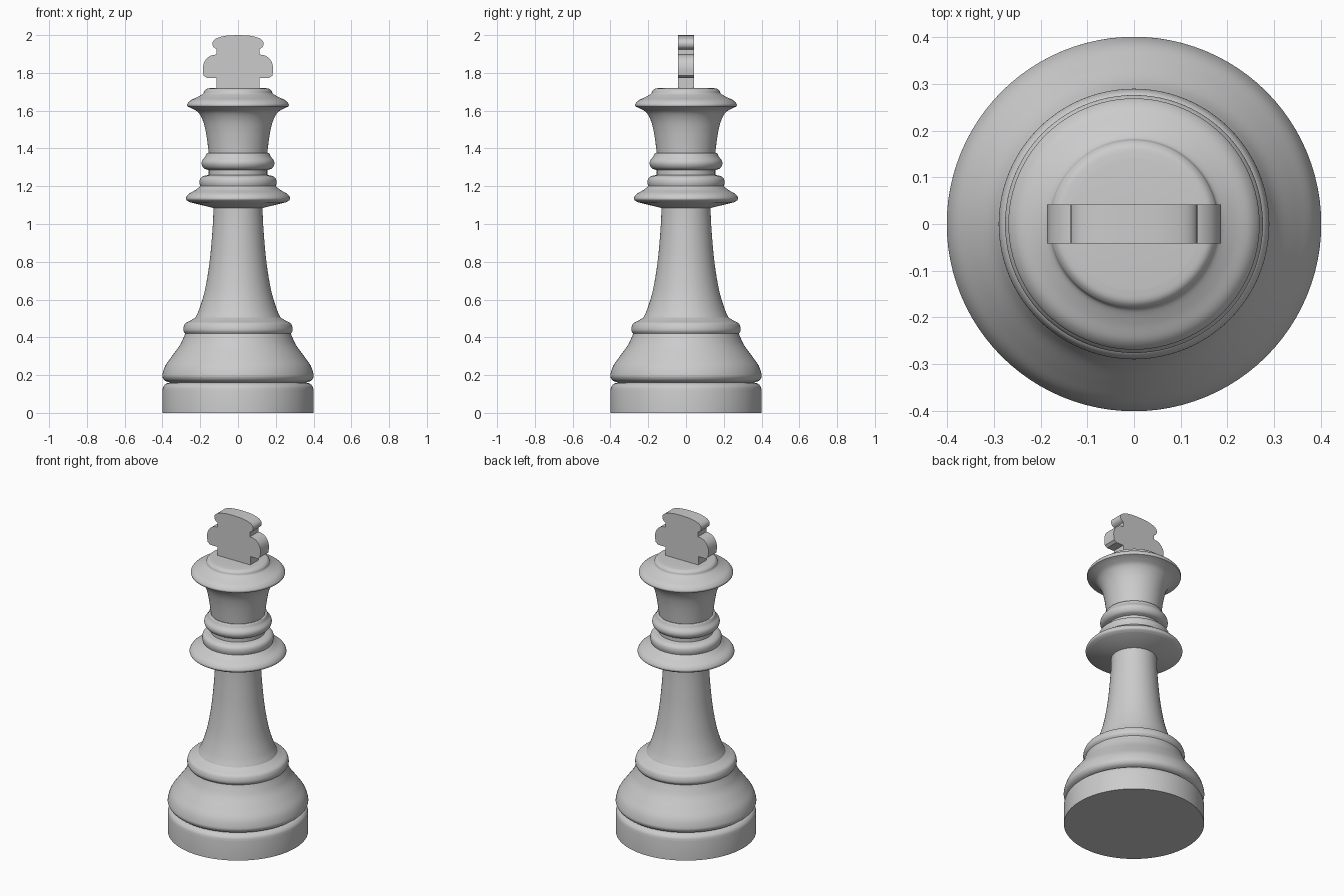
import bpy, bmesh
from mathutils import Vector
from math import pi, radians

if "Cube" in bpy.data.objects:
    bpy.data.objects.remove(bpy.data.objects["Cube"])

grey = bpy.data.materials.new("light grey")
grey.use_nodes = True
colour = (0.6, 0.6, 0.6, 1)
grey.diffuse_color = colour
grey.node_tree.nodes["Principled BSDF"].inputs["Base Color"].default_value = colour


def smooth_path(points, steps=5):
    """Rounded path through the points, keeping both ends."""
    p = [Vector(q) for q in points]
    if len(p) < 3:
        return p
    p = [p[0] * 2 - p[1]] + p + [p[-1] * 2 - p[-2]]
    path = []
    for a, b, c, d in zip(p, p[1:], p[2:], p[3:]):
        for i in range(steps):
            t = i / steps
            path.append((b * 2 + (c - a) * t + (a * 2 - b * 5 + c * 4 - d) * t * t
                         + (b * 3 - a - c * 3 + d) * t ** 3) / 2)
    return path + [p[-2]]


def finish(name, bm):
    bmesh.ops.remove_doubles(bm, verts=bm.verts, dist=0.0005)
    bmesh.ops.recalc_face_normals(bm, faces=bm.faces)
    mesh = bpy.data.meshes.new(name)
    bm.to_mesh(mesh)
    bm.free()
    mesh.materials.append(grey)
    obj = bpy.data.objects.new(name, mesh)
    bpy.context.collection.objects.link(obj)
    bpy.ops.object.select_all(action='DESELECT')
    obj.select_set(True)
    bpy.context.view_layer.objects.active = obj
    bpy.ops.object.shade_smooth_by_angle(angle=radians(35))


def turned(name, *runs):
    """Spin runs of (radius, height); runs meet at sharp edges."""
    bm = bmesh.new()
    for run in runs:
        verts = [bm.verts.new((q.x, 0, q.y)) for q in smooth_path(run)]
        edges = [bm.edges.new(pair) for pair in zip(verts, verts[1:])]
        bmesh.ops.spin(bm, geom=verts + edges, cent=(0, 0, 0), axis=(0, 0, 1),
                       angle=2 * pi, steps=96, use_merge=True)
    finish(name, bm)


# Lower body
turned("plinth", [(0, 0), (.4, 0)], [(.4, 0), (.4, .12)],
       [(.4, .12), (.395, .14), (.38, .155), (.36, .16)])
turned("foot", [(.36, .16), (.385, .17), (.398, .185), (.4, .205), (.385, .25),
                (.35, .3), (.31, .355), (.29, .395), (.28, .42)])
turned("foot_ring", [(.28, .42), (.289, .435), (.288, .455), (.278, .475),
                     (.25, .49), (.225, .505)])
turned("stem", [(.225, .505), (.205, .55), (.18, .63), (.162, .72), (.148, .82),
                (.138, .93), (.132, 1.02), (.13, 1.09)])

# Collars
turned("wide_collar", [(.13, 1.085), (.255, 1.115)],
       [(.255, 1.115), (.273, 1.127), (.275, 1.14), (.26, 1.16), (.225, 1.18), (.2, 1.2)])
turned("small_collar", [(.2, 1.2), (.204, 1.22), (.2, 1.24), (.185, 1.253), (.155, 1.26)])
turned("neck", [(.155, 1.26), (.155, 1.285)])
turned("neck_ring", [(.155, 1.285), (.18, 1.295), (.192, 1.315), (.19, 1.335),
                     (.175, 1.355), (.165, 1.375), (.155, 1.375)])

# Head and cap
turned("head", [(.155, 1.375), (.163, 1.44), (.173, 1.5), (.187, 1.55), (.21, 1.59),
                (.24, 1.61), (.267, 1.622)])
turned("brim", [(.267, 1.622), (.268, 1.635), (.25, 1.655), (.215, 1.672),
                (.185, 1.69), (.178, 1.705), (.165, 1.716), (.14, 1.72)],
       [(.14, 1.72), (0, 1.72)])

# Flat cross, half outline mirrored
half = [(.115, 1.715), (.115, 1.773), (.165, 1.773), (.182, 1.785), (.186, 1.815)]
half += smooth_path([(.186, 1.83), (.18, 1.855), (.165, 1.877), (.14, 1.893), (.113, 1.897)], 3)
half += smooth_path([(.113, 1.925), (.128, 1.935), (.135, 1.95), (.132, 1.968),
                     (.11, 1.985), (.06, 1.997), (0, 2)], 3)
outline = [tuple(q) for q in half]
outline += [(-x, z) for x, z in reversed(outline[:-1])]
bm = bmesh.new()
face = bm.faces.new([bm.verts.new((x, -.042, z)) for x, z in outline])
back = bmesh.ops.extrude_face_region(bm, geom=[face])["geom"]
bmesh.ops.translate(bm, vec=(0, .084, 0),
                    verts=[v for v in back if isinstance(v, bmesh.types.BMVert)])
finish("cross", bm)
